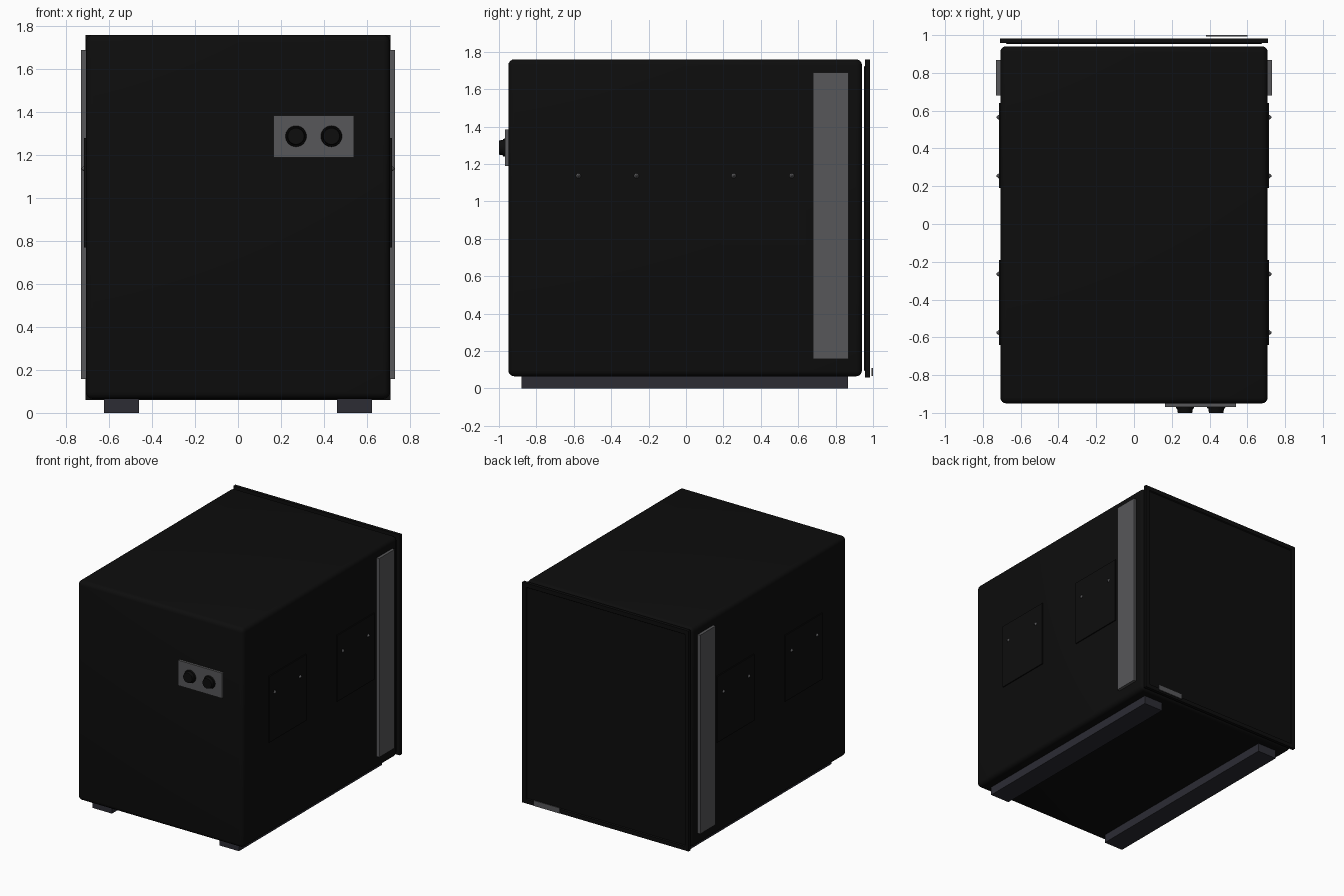
import bpy, bmesh, math
from mathutils import Vector

if "Cube" in bpy.data.objects:
    bpy.data.objects.remove(bpy.data.objects["Cube"])


def material(name, col):
    m = bpy.data.materials.new(name)
    m.diffuse_color = (*col, 1)
    m.use_nodes = True
    m.node_tree.nodes["Principled BSDF"].inputs["Base Color"].default_value = m.diffuse_color
    return m


BLACK = material("matte_black", (0.004, 0.004, 0.004))
GREY = material("brushed_grey", (0.095, 0.095, 0.1))
SLATE = material("dark_slate", (0.025, 0.025, 0.034))


def finish(name, bm, mat, smooth=False):
    me = bpy.data.meshes.new(name)
    bmesh.ops.recalc_face_normals(bm, faces=bm.faces)
    if smooth:
        for f in bm.faces:
            f.smooth = True
        for e in bm.edges:
            e.smooth = len(e.link_faces) == 2 and e.calc_face_angle(0) < math.radians(35)
    bm.to_mesh(me)
    bm.free()
    me.materials.append(mat)
    ob = bpy.data.objects.new(name, me)
    bpy.context.collection.objects.link(ob)
    return ob


def box_mesh(x, y, z, bevel=0, seg=1):
    bm = bmesh.new()
    bmesh.ops.create_cube(bm, size=1)
    for v in bm.verts:
        v.co = Vector([(a + b) / 2 + c * (b - a) for (a, b), c in zip((x, y, z), v.co)])
    if bevel:
        bmesh.ops.bevel(bm, geom=bm.edges[:], offset=bevel, segments=seg,
                        profile=0.5, affect='EDGES')
    return bm


def box(name, x, y, z, mat, bevel=0, seg=1):
    return finish(name, box_mesh(x, y, z, bevel, seg), mat, bevel > 0)


def cylinder(name, p0, p1, r0, r1, mat, n=32):
    p0, p1 = Vector(p0), Vector(p1)
    d = p1 - p0
    bm = bmesh.new()
    bmesh.ops.create_cone(bm, cap_ends=True, segments=n, radius1=r0, radius2=r1, depth=d.length)
    rot = d.to_track_quat('Z', 'Y')
    for v in bm.verts:
        v.co = rot @ v.co + (p0 + p1) / 2
    return finish(name, bm, mat, True)


# main cabinet with softly rounded edges
box("cabinet_body", (-0.708, 0.708), (-0.95, 0.941), (0.065, 1.76), BLACK, 0.032, 4)

# back panel: pan pressed inwards, leaving a rim around it
bm = box_mesh((-0.71, 0.71), (0.958, 0.983), (0.06, 1.76))
bm.normal_update()
for sign, shift in ((1, -0.008), (-1, -0.005)):
    face = max(bm.faces, key=lambda f: f.normal.y * sign)
    for t in (0.045, 0.008):
        bmesh.ops.inset_region(bm, faces=[face], thickness=t)
    for v in face.verts:
        v.co.y += shift
finish("back_panel", bm, BLACK)

# small plate at the foot of the back
box("back_plate", (0.38, 0.6), (0.992, 1.0), (0.068, 0.11), GREY)

# front control plate and two knobs
box("control_plate", (0.165, 0.54), (-0.968, -0.945), (1.19, 1.385), GREY)
for i, kx in enumerate((0.27, 0.435)):
    cylinder(f"knob_base_{i}", (kx, -0.965, 1.288), (kx, -0.978, 1.288), 0.05, 0.046, BLACK)
    cylinder(f"knob_{i}", (kx, -0.975, 1.288), (kx, -1.0, 1.288), 0.042, 0.038, BLACK)

for side, s in (("left", -1), ("right", 1)):
    def span(a, b):
        return tuple(sorted((s * a, s * b)))
    # base runners
    box(f"{side}_runner", span(0.46, 0.624), (-0.88, 0.866), (0, 0.075), SLATE)
    # tall grey side strips
    box(f"{side}_strip", span(0.7, 0.73), (0.68, 0.868), (0.157, 1.69), GREY)
    # raised access panels with two pegs each
    for i, (y0, y1) in enumerate(((-0.64, -0.19), (0.19, 0.64))):
        box(f"{side}_access_panel_{i}", span(0.7, 0.716), (y0, y1), (0.77, 1.28), BLACK)
        for j, py in enumerate((y0 + 0.065, y1 - 0.075)):
            cylinder(f"{side}_peg_{i}_{j}", (s * 0.712, py, 1.137),
                     (s * 0.728, py, 1.137), 0.016, 0.004, GREY, 12)
